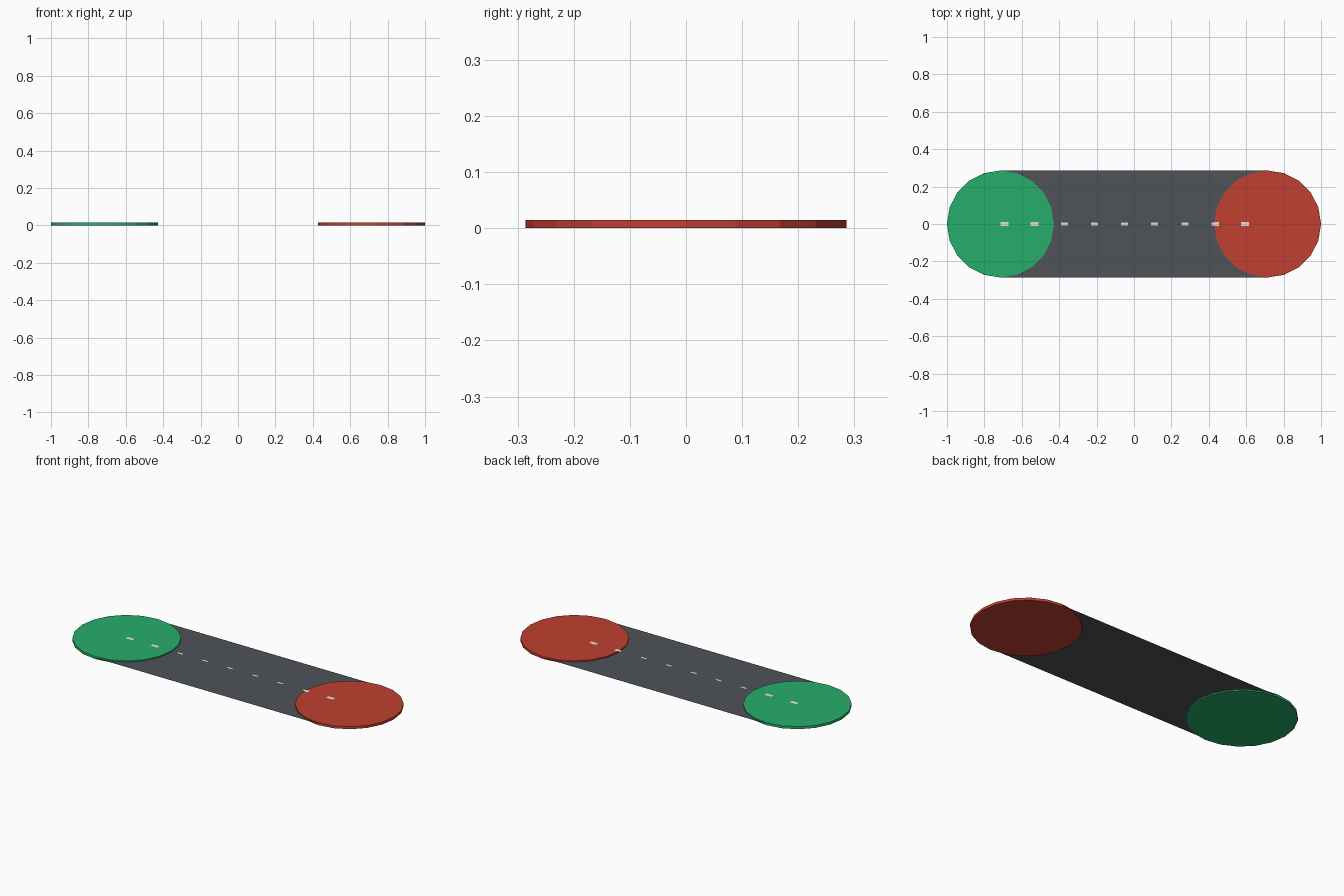
import bpy

if "Cube" in bpy.data.objects:
    bpy.data.objects.remove(bpy.data.objects["Cube"])

U = 1 / 28            # modelling unit: whole strip is 56 units long


def srgb(*rgb):
    lin = [((c / 255 + 0.055) / 1.055) ** 2.4 if c > 10 else c / 3294 for c in rgb]
    return (*lin, 1)


def material(name, *rgb):
    m = bpy.data.materials.new(name)
    m.diffuse_color = srgb(*rgb)
    m.use_nodes = True
    m.node_tree.nodes["Principled BSDF"].inputs["Base Color"].default_value = m.diffuse_color
    return m


green = material("green", 39, 174, 106)
red = material("red", 192, 64, 48)
asphalt = material("asphalt grey", 78, 82, 88)
white = material("line white", 226, 226, 220)


def plane(name, x, z, length, width, mat):
    hx, hy = length / 2, width / 2
    me = bpy.data.meshes.new(name)
    me.from_pydata([(-hx, -hy, 0), (hx, -hy, 0), (hx, hy, 0), (-hx, hy, 0)],
                   [], [(0, 1, 2, 3)])
    me.materials.append(mat)
    ob = bpy.data.objects.new(name, me)
    ob.location = (x, 0, z)
    bpy.context.collection.objects.link(ob)


def disc(name, x, mat):
    bpy.ops.mesh.primitive_cylinder_add(vertices=20, radius=8 * U, depth=0.4 * U,
                                        location=(x, 0, 0.2 * U))
    ob = bpy.context.object
    ob.name = name
    # put a vertex on the x axis
    ob.data.materials.append(mat)


# round pads at both ends
disc("start_pad", -20 * U, green)
disc("end_pad", 20 * U, red)

# road sheet running between the pad centres
plane("road", 0, 0.2 * U, 40 * U, 16 * U, asphalt)

# dashed centre line, floating just above the pads
for i in range(9):
    plane(f"lane_dash_{i + 1}", (-19.4 + 4.5 * i) * U, 0.45 * U, 1.2 * U, 0.6 * U, white)
